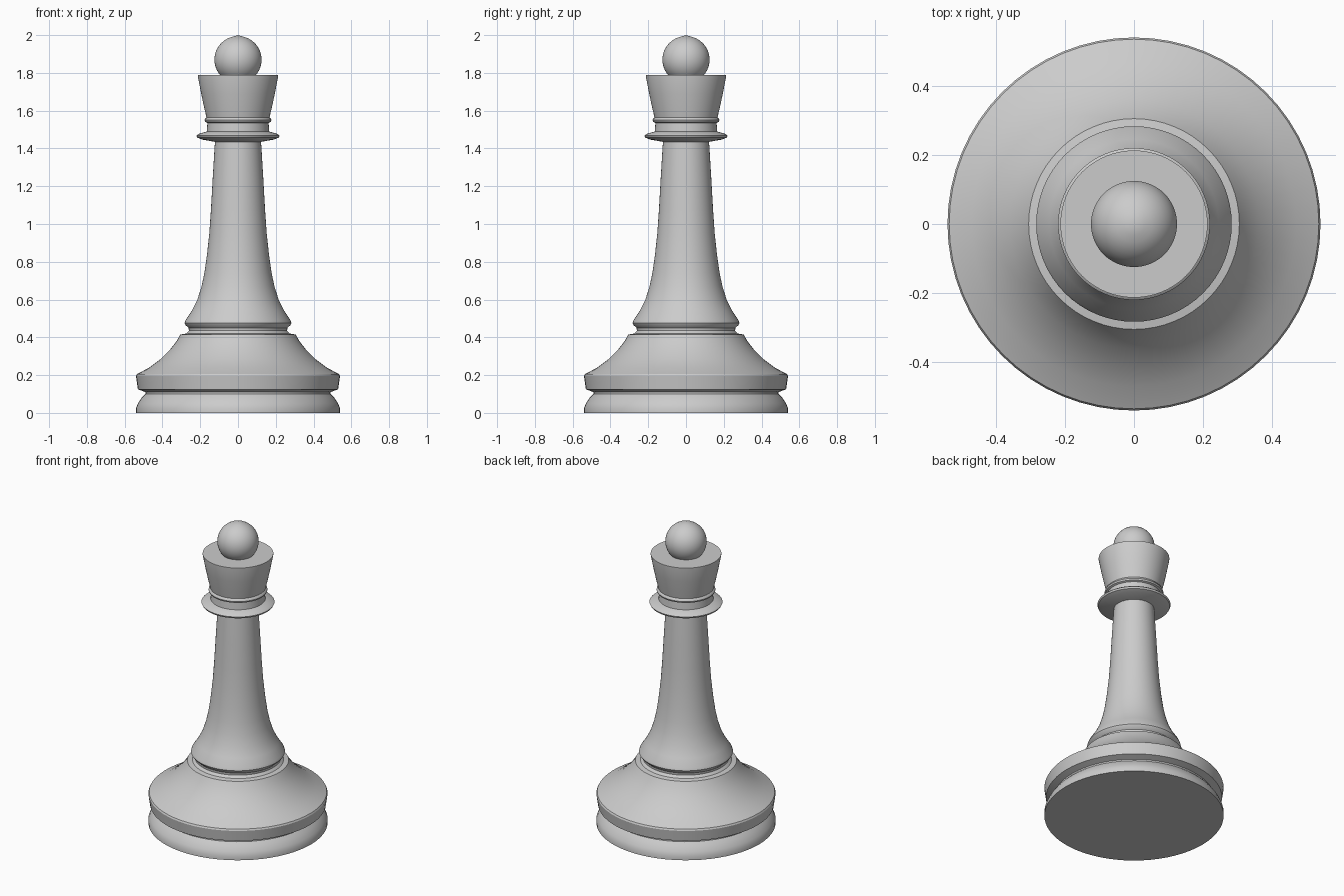
import bpy, bmesh, math

if "Cube" in bpy.data.objects:
    bpy.data.objects.remove(bpy.data.objects["Cube"])

SEGMENTS = 64


def lathe(name, profile, angle=30):
    """Spin a (radius, height) profile around z and cap open ends."""
    bm = bmesh.new()
    rings = []
    for r, z in profile:
        if r == 0:
            rings.append([bm.verts.new((0, 0, z))] * SEGMENTS)
        else:
            rings.append([bm.verts.new((r * math.cos(2 * math.pi * i / SEGMENTS),
                                        r * math.sin(2 * math.pi * i / SEGMENTS), z))
                          for i in range(SEGMENTS)])
    for low, high in zip(rings, rings[1:]):
        for i in range(SEGMENTS):
            j = (i + 1) % SEGMENTS
            bm.faces.new(dict.fromkeys((low[i], low[j], high[j], high[i])))
    if profile[0][0]:
        bm.faces.new(rings[0][::-1])
    if profile[-1][0]:
        bm.faces.new(rings[-1])
    bmesh.ops.recalc_face_normals(bm, faces=bm.faces)
    mesh = bpy.data.meshes.new(name)
    bm.to_mesh(mesh)
    bm.free()
    obj = bpy.data.objects.new(name, mesh)
    bpy.context.collection.objects.link(obj)
    bpy.ops.object.select_all(action='DESELECT')
    obj.select_set(True)
    bpy.context.view_layer.objects.active = obj
    bpy.ops.object.shade_smooth_by_angle(angle=math.radians(angle))
    return obj


# Outline of the turned body, one section after another
base = [(0.54, 0), (0.54, 0.025), (0.53, 0.05), (0.51, 0.08), (0.49, 0.10),
        (0.49, 0.11), (0.53, 0.125), (0.54, 0.195), (0.535, 0.205),
        (0.47, 0.24), (0.41, 0.285), (0.36, 0.335), (0.325, 0.38), (0.305, 0.415)]
foot_ring = [(0.275, 0.42), (0.26, 0.435), (0.262, 0.45), (0.278, 0.465),
             (0.283, 0.475), (0.278, 0.49)]
stem = [(0.245, 0.54), (0.215, 0.60), (0.193, 0.67), (0.178, 0.74), (0.165, 0.83),
        (0.152, 0.95), (0.143, 1.08), (0.134, 1.24), (0.125, 1.39), (0.122, 1.435)]
collar = [(0.19, 1.447), (0.215, 1.457), (0.22, 1.468), (0.21, 1.477),
          (0.165, 1.49), (0.162, 1.535)]
crown = [(0.173, 1.54), (0.177, 1.55), (0.173, 1.56), (0.167, 1.565),
         (0.18, 1.62), (0.195, 1.69), (0.213, 1.785), (0.213, 1.79)]
lathe("turned_body", base + foot_ring + stem + collar + crown)

# Ball on top, drawn up to a slight point
ball = [(0.125 * math.cos(math.radians(a)), 1.87 + 0.125 * math.sin(math.radians(a)))
        for a in range(-45, 76, 10)]
lathe("finial_ball", ball + [(0, 2.0)], 40)
